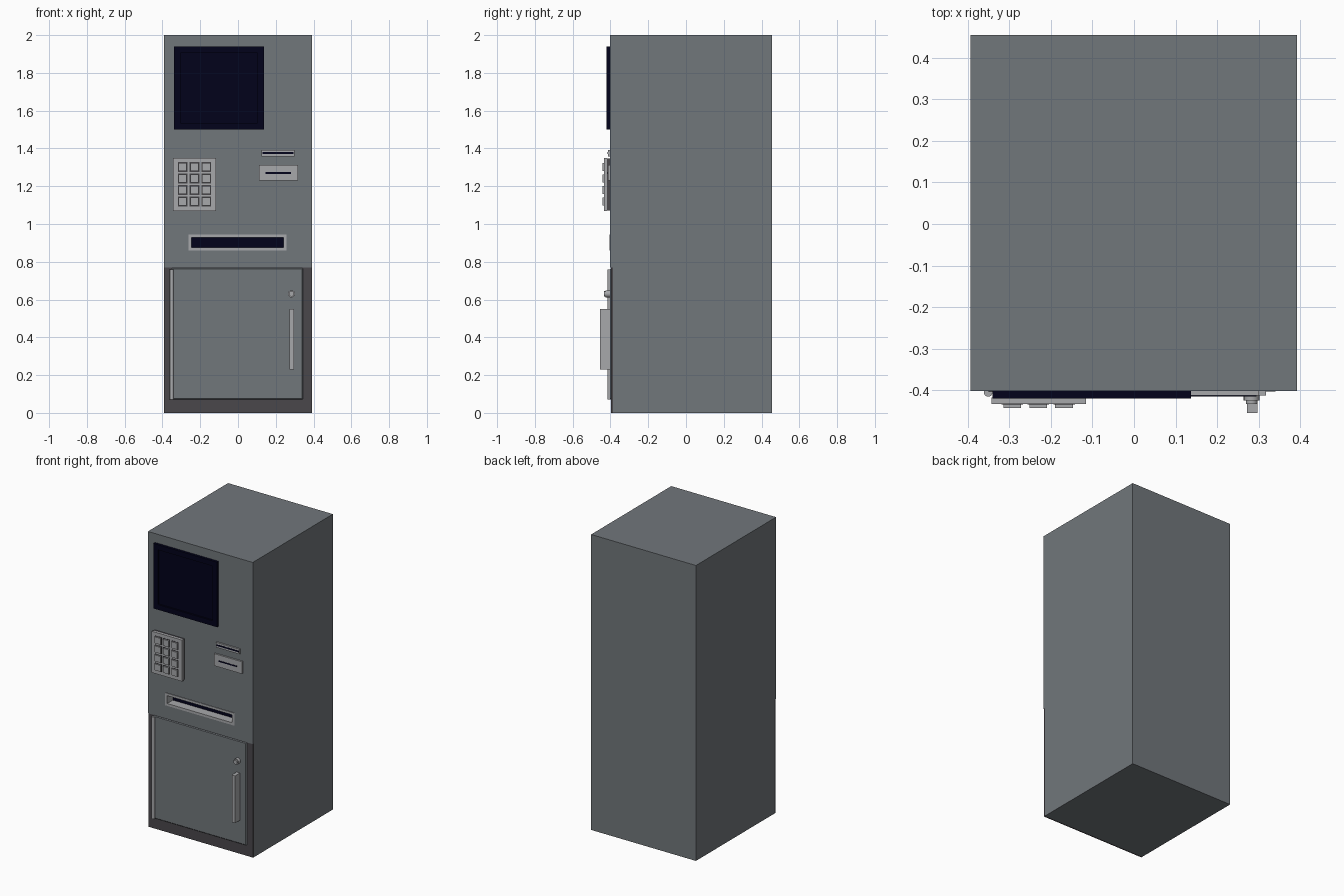
import bpy
import bmesh
from math import pi
from mathutils import Matrix

default = bpy.data.objects.get("Cube")
if default:
    bpy.data.objects.remove(default)


def material(name, r, g, b):
    m = bpy.data.materials.new(name)
    m.use_nodes = True
    m.diffuse_color = (r, g, b, 1)
    m.node_tree.nodes["Principled BSDF"].inputs["Base Color"].default_value = (r, g, b, 1)
    return m


steel = material("steel grey", 0.166, 0.184, 0.198)
light = material("light grey", 0.39, 0.395, 0.408)
dark = material("dark grey", 0.067, 0.063, 0.071)
navy = material("navy black", 0.0005, 0.0005, 0.011)

FRONT = -0.402
SIDES = (-0.393, 0.392)


def finish(name, bm, *mats):
    bmesh.ops.recalc_face_normals(bm, faces=bm.faces)
    mesh = bpy.data.meshes.new(name)
    bm.to_mesh(mesh)
    bm.free()
    for m in mats:
        mesh.materials.append(m)
    ob = bpy.data.objects.new(name, mesh)
    bpy.context.collection.objects.link(ob)
    return ob


def box_mesh(x, y, z):
    bm = bmesh.new()
    size = [b - a for a, b in (x, y, z)]
    mid = [(a + b) / 2 for a, b in (x, y, z)]
    bmesh.ops.create_cube(bm, size=1, matrix=Matrix.Translation(mid) @ Matrix.Diagonal((*size, 1)))
    return bm


def box(name, x, y, z, mat, bevel=0):
    ob = finish(name, box_mesh(x, y, z), mat)
    if bevel:
        mod = ob.modifiers.new("bevel", "BEVEL")
        mod.width = bevel
        mod.segments = 1
    return ob


def inset_box(name, x, y, z, mats, border, depth):
    """Box with a recessed panel in its front; the last material colours the panel."""
    bm = box_mesh(x, y, z)
    face = min(bm.faces, key=lambda f: f.calc_center_median().y)
    bmesh.ops.inset_region(bm, faces=[face], thickness=border, use_even_offset=True)
    panel = bmesh.ops.extrude_discrete_faces(bm, faces=[face])["faces"][0]
    bmesh.ops.translate(bm, verts=panel.verts, vec=(0, depth, 0))
    panel.material_index = len(mats) - 1
    return finish(name, bm, *mats)


def cylinder(name, radius, length, centre, mat, along_y=False):
    bm = bmesh.new()
    turn = Matrix.Rotation(pi / 2, 4, "X") if along_y else Matrix.Identity(4)
    bmesh.ops.create_cone(bm, cap_ends=True, segments=20, radius1=radius, radius2=radius,
                          depth=length, matrix=Matrix.Translation(centre) @ turn)
    ob = finish(name, bm, mat)
    for p in ob.data.polygons:
        p.use_smooth = len(p.vertices) == 4
    return ob


# Cabinet, with a pocket for the cash slot
cabinet = box("cabinet", SIDES, (FRONT, 0.455), (0.77, 2), steel)
cutter = box("cash_pocket_cutter", (-0.25, 0.245), (FRONT - 0.1, FRONT + 0.068), (0.87, 0.935), steel)
cutter.hide_render = True
cutter.hide_viewport = True
cut = cabinet.modifiers.new("cash pocket", "BOOLEAN")
cut.object = cutter
cut.solver = "EXACT"

# Lower cabinet with a dark door frame
box("lower_cabinet", SIDES, (FRONT + 0.015, 0.455), (0, 0.77), steel)
box("lower_front_frame", SIDES, (FRONT + 0.004, FRONT + 0.015), (0, 0.77), dark)

# Screen with a recessed display
inset_box("screen", (-0.34, 0.137), (-0.42, FRONT), (1.5, 1.94), [navy], 0.035, 0.012)

# Keypad: dark housing, light plate, and keys in dark surrounds
box("keypad_housing", (-0.341, -0.118), (-0.418, FRONT), (1.072, 1.348), dark)
box("keypad_plate", (-0.343, -0.116), (-0.433, -0.418), (1.07, 1.35), light)
for row in range(4):
    for col in range(3):
        x, z = -0.293 + col * 0.0625, 1.302 - row * 0.061
        for part, half, y, mat in (("surround", 0.0255, -0.434, dark), ("key", 0.0215, -0.443, light)):
            box(f"{part}_{row * 3 + col + 1}", (x - half, x + half), (y, -0.43),
                (z - half, z + half), mat)

# Receipt slot and card reader
box("receipt_slot", (0.125, 0.3), (-0.413, FRONT), (1.358, 1.392), light)
box("receipt_slit", (0.13, 0.295), (-0.4145, -0.412), (1.37, 1.38), navy)
box("card_reader", (0.11, 0.318), (-0.413, FRONT), (1.23, 1.312), light)
box("card_slit", (0.145, 0.28), (-0.4145, -0.412), (1.266, 1.275), navy)

# Cash slot: light surround and pocket walls, navy back
inset_box("cash_slot", (-0.262, 0.257), (FRONT - 0.004, FRONT + 0.067), (0.86, 0.945),
          [light, navy], 0.016, 0.06)

# Door with hinge, lock and handle
box("door", (-0.355, 0.345), (FRONT - 0.001, FRONT + 0.012), (0.07, 0.766), steel, 0.005)
cylinder("door_hinge", 0.0105, 0.69, (-0.351, -0.405, 0.415), light)
cylinder("lock_base", 0.019, 0.023, (0.283, -0.4135, 0.63), light, True)
cylinder("lock_knob", 0.014, 0.02, (0.283, -0.423, 0.63), light, True)
box("door_handle", (0.272, 0.297), (-0.455, FRONT), (0.23, 0.55), light)
